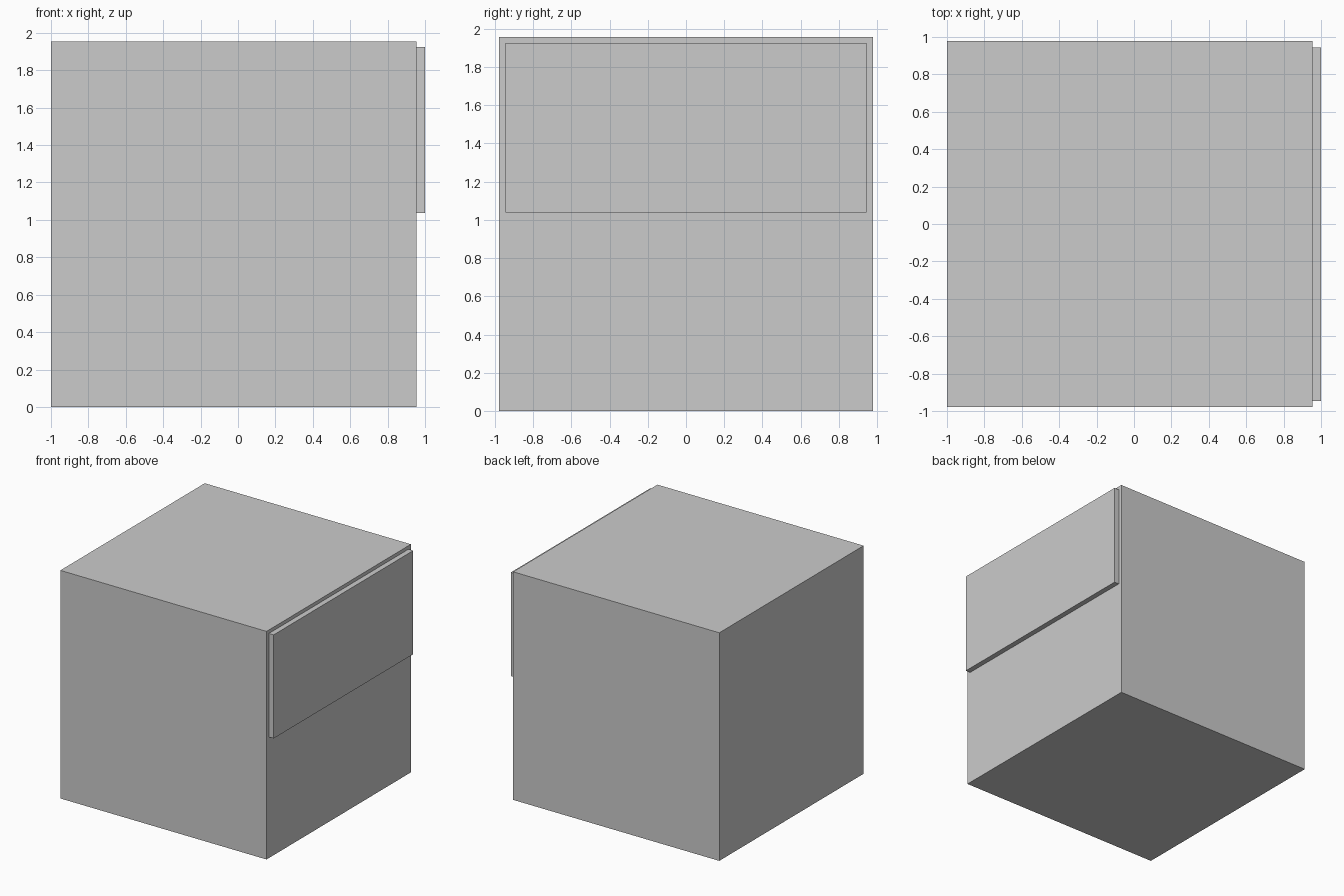
import bpy

if "Cube" in bpy.data.objects:
    bpy.data.objects.remove(bpy.data.objects["Cube"])


def box(name, lo, hi):
    """Axis-aligned box between two corners."""
    bpy.ops.mesh.primitive_cube_add(size=1, location=[(a + b) / 2 for a, b in zip(lo, hi)])
    ob = bpy.context.object
    ob.name = name
    ob.scale = [b - a for a, b in zip(lo, hi)]
    bpy.ops.object.transform_apply(location=False, rotation=False, scale=True)
    return ob


SIDE = 1.955
FACE_X = SIDE - 1

# Main cabinet block
box("cabinet_body", (-1, -SIDE / 2, 0), (FACE_X, SIDE / 2, SIDE))

# Raised panel on the upper half of the right side
box("drawer_front", (FACE_X, -0.945, 1.037), (1, 0.945, 1.925))
